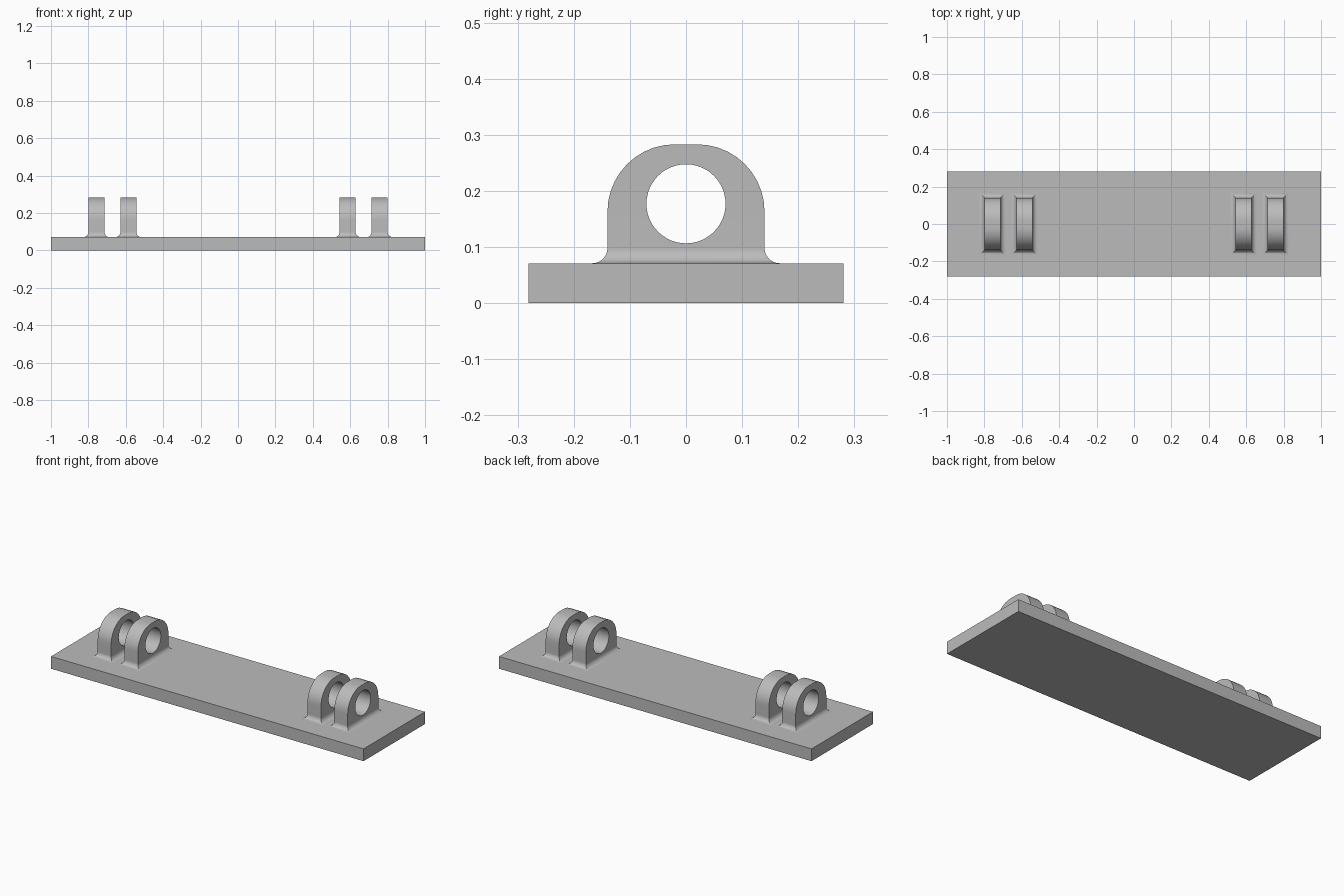
import bpy
import bmesh
from math import sin, cos, pi
from mathutils import Vector

cube = bpy.data.objects.get("Cube")
if cube:
    bpy.data.objects.remove(cube, do_unlink=True)

PLATE_TOP = 0.071
LUG_TOP = 0.283
HALF_DEPTH = 0.14      # half of the lug's size along y
HALF_THICK = 0.043     # half of the lug's size along x
CORNER = 0.12          # rounding of the lug's top corners
FILLET = 0.027         # blend between lug and plate
HOLE_Z, HOLE_R = 0.177, 0.0705

grey = bpy.data.materials.new("plain grey")
grey.use_nodes = True
colour = (0.5, 0.5, 0.5, 1)
grey.diffuse_color = colour
grey.node_tree.nodes["Principled BSDF"].inputs["Base Color"].default_value = colour


def make_object(name, bm):
    bmesh.ops.recalc_face_normals(bm, faces=bm.faces)
    mesh = bpy.data.meshes.new(name)
    bm.to_mesh(mesh)
    bm.free()
    mesh.materials.append(grey)
    obj = bpy.data.objects.new(name, mesh)
    bpy.context.collection.objects.link(obj)
    return obj


def arc(cy, cz, radius, start, end, steps):
    angles = [start + (end - start) * i / steps for i in range(steps + 1)]
    return [(cy + radius * cos(a), cz + radius * sin(a)) for a in angles]


def loft(bm, a, b, closed=True):
    n = len(a)
    for i in range(n if closed else n - 1):
        j = (i + 1) % n
        bm.faces.new((a[i], a[j], b[j], b[i]))


def build_lug(name, x):
    bm = bmesh.new()
    base_z = PLATE_TOP + FILLET
    cy, cz = HALF_DEPTH - CORNER, LUG_TOP - CORNER
    outline = [(HALF_DEPTH, base_z)]
    outline += arc(cy, cz, CORNER, 0, pi / 2, 10)
    outline += arc(-cy, cz, CORNER, pi / 2, pi, 10)
    outline += [(-HALF_DEPTH, base_z)]
    hole = arc(0, HOLE_Z, HOLE_R, 0, 2 * pi, 48)[:-1]

    # Two pierced cheeks
    sides = []
    for sx in (-HALF_THICK, HALF_THICK):
        loops, edges = [], []
        for points in (outline, hole):
            verts = [bm.verts.new((sx, y, z)) for y, z in points]
            edges += [bm.edges.new((verts[i - 1], verts[i])) for i in range(len(verts))]
            loops.append(verts)
        bmesh.ops.triangle_fill(bm, edges=edges, use_beauty=True, normal=Vector((1, 0, 0)))
        sides.append(loops)

    # Rounded rim and bore
    loft(bm, sides[0][0], sides[1][0], closed=False)
    loft(bm, sides[0][1], sides[1][1])

    # Flared foot, sunk slightly into the plate
    def ring(grow, z):
        w, d = HALF_THICK + grow, HALF_DEPTH + grow
        return [bm.verts.new((sx * w, sy * d, z))
                for sx, sy in ((-1, -1), (1, -1), (1, 1), (-1, 1))]

    steps = 8
    rings = []
    for i in range(steps + 1):
        a = i / steps * pi / 2
        rings.append(ring(FILLET * (1 - cos(a)), base_z - FILLET * sin(a)))
    rings.append(ring(FILLET, PLATE_TOP - 0.01))
    for upper, lower in zip(rings, rings[1:]):
        loft(bm, upper, lower)
    bm.faces.new(rings[-1])
    bmesh.ops.remove_doubles(bm, verts=bm.verts, dist=0.00001)

    obj = make_object(name, bm)
    obj.location.x = x
    bpy.ops.object.select_all(action="DESELECT")
    obj.select_set(True)
    bpy.context.view_layer.objects.active = obj
    bpy.ops.object.shade_smooth_by_angle(angle=pi / 6)
    normals = obj.modifiers.new("even shading", "WEIGHTED_NORMAL")
    normals.keep_sharp = True


# Base plate
bm = bmesh.new()
bmesh.ops.create_cube(bm, size=1)
bmesh.ops.scale(bm, vec=(2, 0.562, PLATE_TOP), verts=bm.verts)
bmesh.ops.translate(bm, vec=(0, 0, PLATE_TOP / 2), verts=bm.verts)
make_object("base_plate", bm)

# Hinge lugs, a pair at each end
for side, sign in (("left", 1), ("right", -1)):
    for place, x in (("inner", 0.586), ("outer", 0.757)):
        build_lug(f"{side}_{place}_lug", sign * x)
